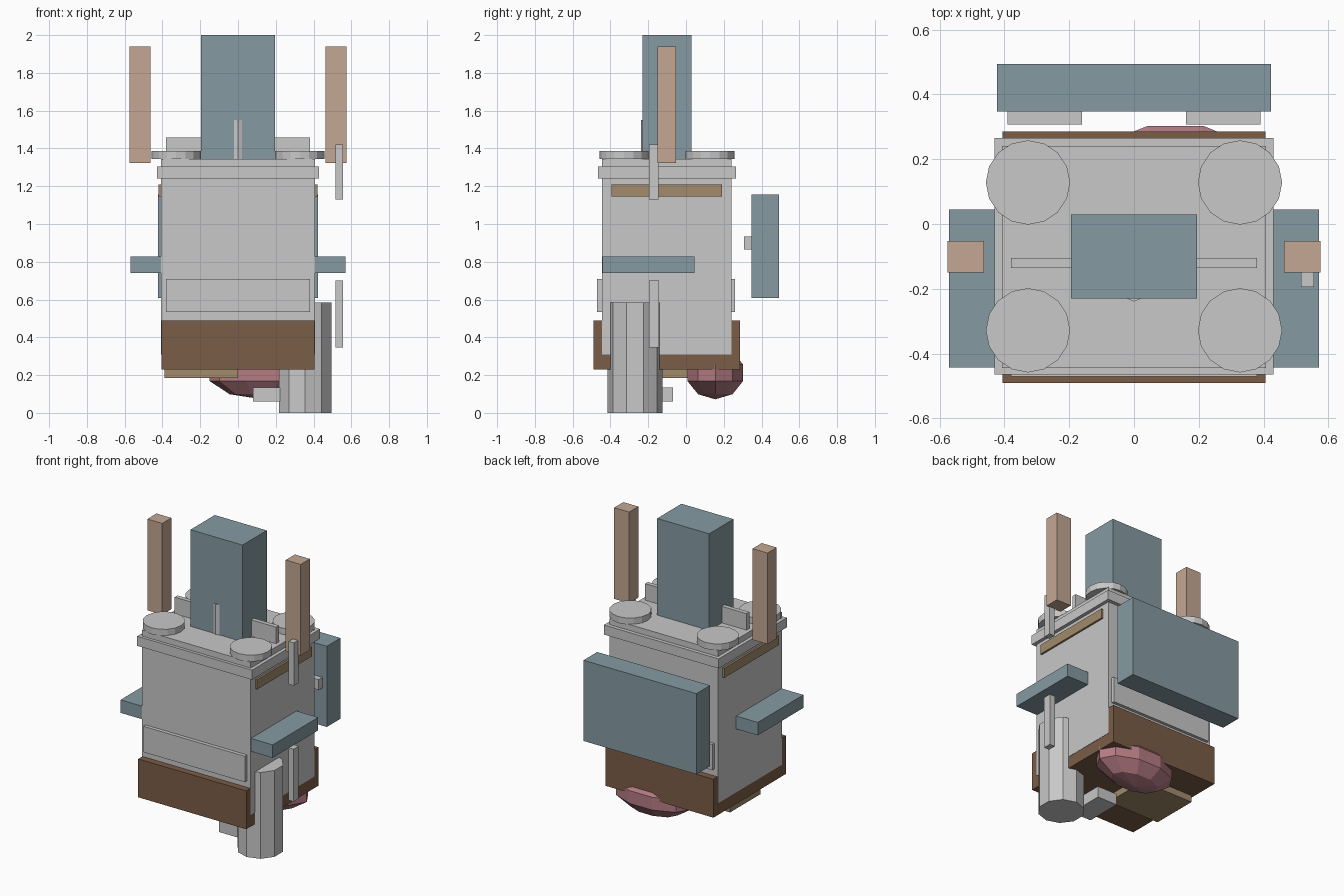
import bpy
import math

if "Cube" in bpy.data.objects:
    bpy.data.objects.remove(bpy.data.objects["Cube"])


def material(name, rgb):
    m = bpy.data.materials.new(name)
    m.diffuse_color = (*rgb, 1)
    m.use_nodes = True
    m.node_tree.nodes["Principled BSDF"].inputs["Base Color"].default_value = m.diffuse_color
    return m


grey = material("light_grey", (0.58, 0.58, 0.58))
blue = material("slate_blue", (0.235, 0.323, 0.36))
brown = material("dark_brown", (0.195, 0.109, 0.061))
tan = material("tan", (0.36, 0.26, 0.147))
peach = material("peach", (0.55, 0.39, 0.29))
pink = material("dusty_pink", (0.46, 0.20, 0.23))


def finish(name, mat):
    ob = bpy.context.object
    ob.name = name
    ob.data.materials.append(mat)
    bpy.ops.object.transform_apply(location=False, rotation=True, scale=True)
    return ob


def box(name, xs, ys, zs, mat):
    """Box spanning the given (low, high) ranges."""
    spans = (xs, ys, zs)
    bpy.ops.mesh.primitive_cube_add(size=1, location=[(a + b) / 2 for a, b in spans])
    bpy.context.object.scale = [b - a for a, b in spans]
    return finish(name, mat)


def box_pair(name, xs, ys, zs, mat):
    """Matching boxes on the right and left."""
    box(name + "_right", xs, ys, zs, mat)
    box(name + "_left", (-xs[1], -xs[0]), ys, zs, mat)


def cylinder(name, x, y, zs, radius, sides, mat):
    bpy.ops.mesh.primitive_cylinder_add(vertices=sides, radius=radius, depth=zs[1] - zs[0],
                                        location=(x, y, sum(zs) / 2))
    return finish(name, mat)


# Torso with its collar, belly and back plates
box("torso", (-0.407, 0.407), (-0.445, 0.24), (0.31, 1.345), grey)
box("collar", (-0.43, 0.43), (-0.465, 0.265), (1.24, 1.305), grey)
box("belly_plate", (-0.38, 0.38), (-0.47, -0.44), (0.535, 0.71), grey)
box("back_plate", (-0.38, 0.38), (0.235, 0.26), (0.535, 0.71), grey)
box("side_strips", (-0.42, 0.42), (-0.395, 0.19), (1.145, 1.21), tan)

# Hips and underside
box("hips", (-0.405, 0.405), (-0.49, 0.285), (0.23, 0.49), brown)
box("under_plate", (-0.39, 0.0), (-0.24, 0.085), (0.185, 0.235), tan)
bpy.ops.mesh.primitive_uv_sphere_add(segments=10, ring_count=5, radius=1,
                                     location=(0.128, 0.155, 0.212),
                                     rotation=(0, 0, math.pi / 2))
bpy.ops.object.transform_apply(location=False, rotation=True, scale=False)
bpy.context.object.scale = (0.293, 0.163, 0.14)
finish("under_bulb", pink)

# Single leg and its toe
cylinder("leg", 0.356, -0.27, (0, 0.585), 0.145, 10, grey)
box("toe", (0.08, 0.23), (-0.32, -0.07), (0.06, 0.135), grey)

# Arms, upright posts and the small right-hand rods
box_pair("arm", (0.21, 0.57), (-0.443, 0.045), (0.74, 0.828), blue)
box_pair("post", (0.463, 0.575), (-0.15, -0.052), (1.322, 1.94), peach)
box("upper_rod", (0.515, 0.555), (-0.195, -0.145), (1.13, 1.42), grey)
box("lower_rod", (0.515, 0.555), (-0.197, -0.143), (0.345, 0.70), grey)

# Head with nose and ear bar
box("head", (-0.195, 0.195), (-0.23, 0.03), (1.34, 2.0), blue)
cylinder("nose", 0, -0.205, (1.34, 1.55), 0.034, 8, grey)
box("ear_bar", (-0.38, 0.38), (-0.135, -0.105), (1.3, 1.457), grey)

# Corner discs on the shoulders
for i, (x, y) in enumerate([(sx * 0.327, y) for sx in (-1, 1) for y in (-0.328, 0.128)]):
    cylinder(f"shoulder_disc_{i + 1}", x, y, (1.343, 1.387), 0.13, 16, grey)

# Backpack and its mounting blocks
box("backpack", (-0.423, 0.423), (0.347, 0.493), (0.608, 1.155), blue)
box_pair("backpack_mount", (0.16, 0.39), (0.307, 0.35), (0.865, 0.935), grey)
